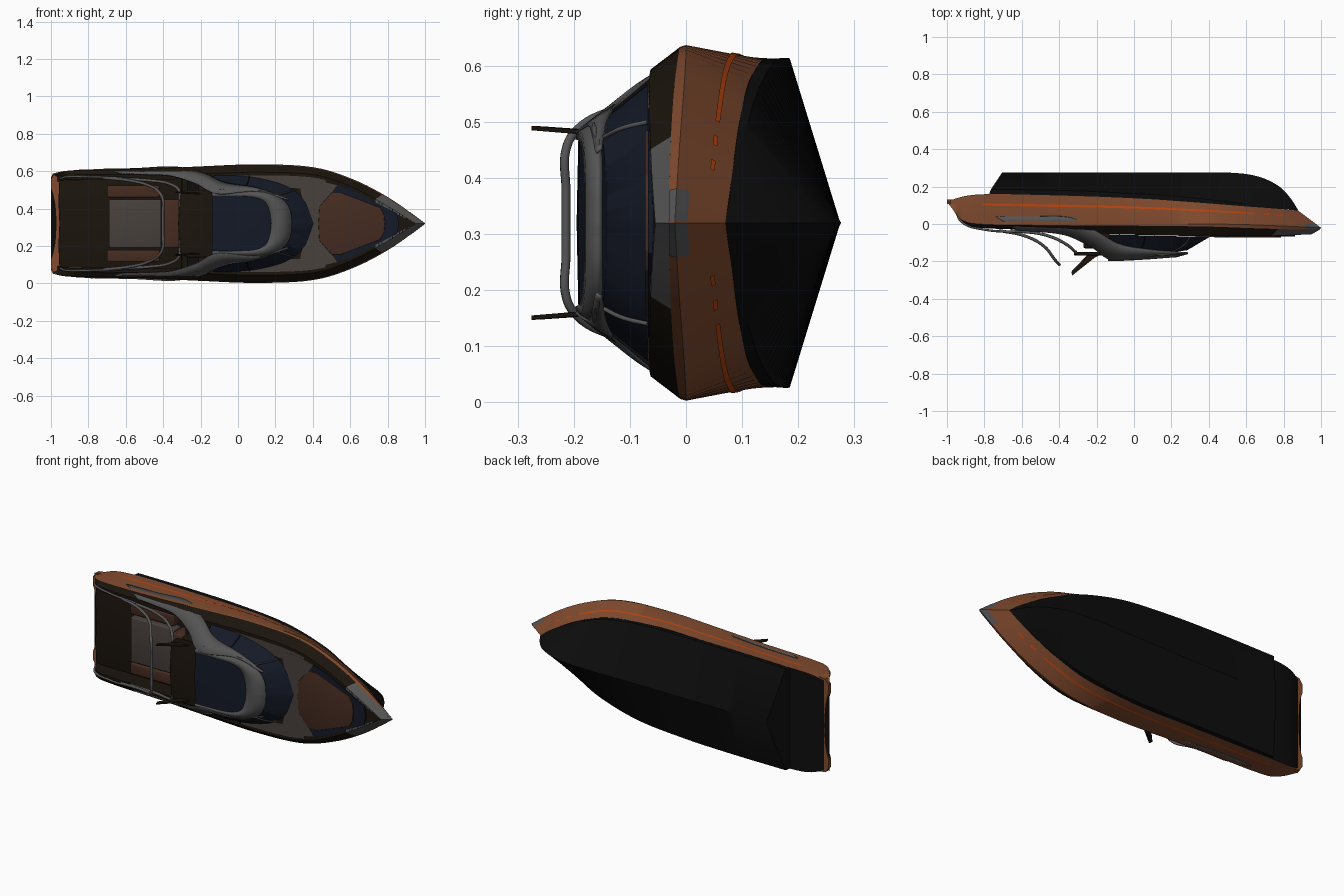
import bpy, bmesh, math
from mathutils import Vector

if "Cube" in bpy.data.objects:
    bpy.data.objects.remove(bpy.data.objects["Cube"])

# Boat lies on its side: x = length, h = boat height (-y), w = boat beam (z about 0.32)
def P(x, h, w):
    return Vector((x, -h, 0.32 + w))

def mat(name, c):
    m = bpy.data.materials.new(name)
    m.diffuse_color = (*c, 1)
    m.use_nodes = True
    m.node_tree.nodes["Principled BSDF"].inputs["Base Color"].default_value = m.diffuse_color
    return m

ORANGE = mat("bronze_orange", (.22, .07, .028))
BRIGHT = mat("bright_orange", (.5, .06, .005))
BLACK = mat("black", (.004, .004, .004))
DARK = mat("dark_brown", (.011, .007, .004))
BROWN = mat("leather_brown", (.06, .025, .015))
TAN = mat("grey_brown", (.065, .052, .045))
GLASS = mat("navy_glass", (.007, .01, .02))
GREY = mat("metal_grey", (.09, .09, .09))
YELLOW = mat("yellow_light", (.6, .7, .2))

def finish(name, bm, m, angle=35):
    bmesh.ops.remove_doubles(bm, verts=bm.verts, dist=1e-5)
    bmesh.ops.recalc_face_normals(bm, faces=bm.faces)
    me = bpy.data.meshes.new(name)
    bm.to_mesh(me)
    bm.free()
    ob = bpy.data.objects.new(name, me)
    bpy.context.collection.objects.link(ob)
    me.materials.append(m)
    bpy.ops.object.select_all(action='DESELECT')
    ob.select_set(True)
    bpy.context.view_layer.objects.active = ob
    bpy.ops.object.shade_smooth_by_angle(angle=math.radians(angle))
    return ob

def sample(line, t):
    """Smooth point on a control line, t in 0..1."""
    p = [Vector(q) for q in line]
    p = [2 * p[0] - p[1]] + p + [2 * p[-1] - p[-2]]
    s = t * (len(line) - 1)
    i = min(int(s), len(line) - 2)
    u = s - i
    a, b, c, d = p[i:i + 4]
    r = .5 * (2 * b + (c - a) * u + (2 * a - 5 * b + 4 * c - d) * u * u + (3 * b - a - 3 * c + d) * u ** 3)
    r.z = max(r.z, 0)
    return r

def surf(name, lines, m, a=0, b=1, n=48, thick=0, cap=False):
    """Skin between lengthwise lines, mirrored to both sides."""
    bm = bmesh.new()
    for s in (1, -1):
        rows = []
        for k in range(n + 1):
            t = a + (b - a) * k / n
            rows.append([bm.verts.new(P(q.x, q.y, s * q.z)) for q in (sample(l, t) for l in lines)])
        for r0, r1 in zip(rows, rows[1:]):
            for j in range(len(lines) - 1):
                bm.faces.new((r0[j], r0[j + 1], r1[j + 1], r1[j]))
        if cap:
            bm.faces.new(rows[0])
    ob = finish(name, bm, m)
    if thick:
        md = ob.modifiers.new("thickness", 'SOLIDIFY')
        md.thickness = thick
        md.offset = 0
    return ob

def mix(l0, l1, t, out=0):
    r = [Vector(p).lerp(Vector(q), t) for p, q in zip(l0, l1)]
    return [(v.x, v.y, v.z + out) for v in r]

def center(l, dh=0):
    return [(x, h + dh, 0) for x, h, w in l]

def slab(name, pts, vec, m, bevel=0):
    bm = bmesh.new()
    f = bm.faces.new([bm.verts.new(p) for p in pts])
    g = bmesh.ops.extrude_face_region(bm, geom=[f])
    bmesh.ops.translate(bm, vec=vec, verts=[v for v in g['geom'] if isinstance(v, bmesh.types.BMVert)])
    if bevel:
        bmesh.ops.recalc_face_normals(bm, faces=bm.faces)
        bmesh.ops.bevel(bm, geom=bm.edges[:], offset=bevel, segments=3, profile=.5, affect='EDGES')
    return finish(name, bm, m)

def plate(name, half, h0, h1, m, bevel=0):
    """Slab from half a plan outline (x, w), mirrored across the middle."""
    pts = half + [(x, -w) for x, w in reversed(half) if w > 1e-6]
    return slab(name, [P(x, h0, w) for x, w in pts], Vector((0, h0 - h1, 0)), m, bevel)

def box(name, x0, x1, w0, w1, h0, h1, m, bevel=.008):
    return slab(name, [P(x0, h0, w0), P(x1, h0, w0), P(x1, h0, w1), P(x0, h0, w1)],
                Vector((0, h0 - h1, 0)), m, bevel)

def tube(name, pts, r, m):
    c = bpy.data.curves.new(name, 'CURVE')
    c.dimensions = '3D'
    c.bevel_depth, c.bevel_resolution, c.resolution_u, c.use_fill_caps = r, 3, 8, True
    s = c.splines.new('BEZIER')
    s.bezier_points.add(len(pts) - 1)
    for bp, p in zip(s.bezier_points, pts):
        bp.co = P(*p)
        bp.handle_left_type = bp.handle_right_type = 'AUTO'
    c.materials.append(m)
    bpy.context.collection.objects.link(bpy.data.objects.new(name, c))

# Hull bottom with V keel and sloped transom
keel = [(-.705, -.275, 0), (-.4, -.275, 0), (-.1, -.275, 0), (.2, -.275, 0), (.5, -.275, 0),
        (.66, -.255, 0), (.77, -.205, 0), (.835, -.14, 0), (.88, -.07, 0)]
chine = [(-.765, -.185, .293), (-.4, -.18, .294), (-.1, -.168, .292), (.2, -.15, .277), (.45, -.125, .228),
         (.6, -.108, .168), (.73, -.092, .1), (.82, -.08, .045), (.88, -.07, 0)]
low2 = [(-.775, -.158, .29), (-.4, -.152, .292), (-.1, -.142, .29), (.2, -.125, .277), (.45, -.105, .23),
        (.6, -.094, .17), (.73, -.084, .102), (.82, -.077, .047), (.88, -.07, 0)]
surf("hull_bottom", [keel, chine, low2, center(low2)], BLACK, cap=True)

# Topsides
low = [(-1, -.12, .245), (-.9, -.15, .282), (-.76, -.16, .291), (-.5, -.155, .293), (-.2, -.146, .292),
       (.1, -.132, .286), (.4, -.11, .245), (.6, -.094, .172), (.76, -.082, .085), (.88, -.07, 0)]
knuck = [(-.99, -.105, .268), (-.92, -.03, .282), (-.8, -.005, .286), (-.5, 0, .292), (-.2, 0, .306),
         (.1, 0, .317), (.4, 0, .302), (.62, .004, .235), (.82, .012, .13), (1, .02, 0)]
top = [(-.985, -.1, .262), (-.918, -.02, .28), (-.8, .002, .285), (-.5, .007, .291), (-.2, .008, .304),
       (.1, .01, .314), (.4, .014, .298), (.62, .022, .23), (.82, .028, .124), (.993, .03, 0)]
deck = [(-.965, -.09, .25), (-.905, -.005, .262), (-.8, .022, .262), (-.5, .032, .262), (-.2, .05, .266),
        (.1, .06, .275), (.4, .065, .262), (.6, .065, .2), (.78, .062, .105), (.95, .055, 0)]
surf("hull_sides", [low, knuck, top], ORANGE)
surf("hull_underside", [low, center(low)], BLACK)
surf("gunwale", [top, deck], DARK, 0, .86)
surf("bow_cap", [top, deck, mix(deck, center(deck), .2)], GREY, .86, 1, 16)
surf("bow_tip", [mix(knuck, low, .25, .002), mix(knuck, top, 0, .002), mix(top, deck, 0, .002)], GREY, .95, 1, 12)
surf("fore_deck", [deck, center(deck)], DARK, .44, 1)
for i, (a, b) in enumerate([(.2, .8), (.83, .85), (.88, .9)]):
    surf(f"side_stripe_{i}", [mix(knuck, low, .6, .003), mix(knuck, low, .68, .003)], BRIGHT, a, b, 30)

# Cockpit walls, floor and swim platform
rim = mix(deck, center(deck), .1)
foot = [(x, -.1, w) for x, h, w in rim]
surf("cockpit_walls", [deck, rim, foot], DARK, 0, .46)
plate("swim_platform", [(-.972, 0), (-.978, .1), (-.99, .16), (-1, .19), (-1, .24), (-.98, .268), (-.9, .278), (-.8, .28), (-.8, 0)],
      -.13, -.108, ORANGE)
plate("cockpit_floor", [(-.955, 0), (-.96, .12), (-.955, .235), (-.3, .24), (-.3, 0)], -.11, -.07, DARK, .004)
plate("cockpit_bulkhead", [(-.3, 0), (-.3, .25), (-.27, .25), (-.27, 0)], -.1, .05, DARK)

# Sun pad and seats
box("sun_pad", -.69, -.41, -.13, .13, -.07, -.005, TAN)
for s in (1, -1):
    box("side_bench", -.7, -.42, s * .14, s * .205, -.07, -.015, BROWN)
box("seat_back", -.4, -.31, -.13, .13, -.07, .035, BROWN)
box("helm_bench", -.27, -.13, -.18, .18, .04, .13, DARK)

# Cabin glass
base = [(-.13, .056, .258), (.02, .06, .255), (.15, .064, .235), (.27, .066, .195), (.36, .066, .12), (.41, .066, 0)]
eave = [(-.13, .155, .18), (.02, .155, .178), (.13, .152, .168), (.22, .147, .135), (.265, .143, .08), (.28, .143, 0)]
surf("cabin_glass", [base, eave, center(eave)], GLASS, cap=True)

# Roof frame ring with glass sunroof and light bar tucked below its front edge
outer = [(-.14, .165, .18), (.02, .163, .178), (.15, .158, .17), (.235, .155, .13), (.277, .155, .075), (.288, .155, 0)]
inner = [(-.14, .192, .147), (-.02, .189, .147), (.08, .183, .142), (.145, .178, .115), (.17, .175, .06), (.178, .175, 0)]
lip = [(x, h + .006, w) for x, h, w in mix(outer, inner, .6)]
surf("roof_frame", [outer, lip, inner], GREY, thick=.012)
surf("sunroof", [inner, center(inner, .003)], GLASS)
box("roof_light_bar", .172, .192, -.145, .145, .158, .165, YELLOW, .002)
plate("rear_roof", [(-.32, 0), (-.31, .15), (-.28, .18), (-.12, .18), (-.12, 0)], .15, .168, DARK, .004)

# Swept side panels from hull to roof
p_low = [(-.74, -.04, .29), (-.55, -.04, .294), (-.34, -.034, .303), (-.19, .045, .272), (-.07, .11, .22), (.1, .138, .19), (.27, .15, .13)]
p_up = [(-.62, .035, .268), (-.5, .042, .264), (-.36, .062, .256), (-.23, .122, .216), (-.11, .195, .16), (.1, .172, .172), (.27, .16, .125)]
p_mid = mix(p_low, p_up, .4, .003)
surf("side_panel", [p_low, p_mid, p_up], GREY, thick=.006)
for i in range(3):
    t = .12 + i * .08
    surf(f"panel_vent_{i}", [mix(p_mid, p_up, .1, .006), mix(p_mid, p_up, .4, .006)], DARK, t, t + .05, 4)

# Roof fins, rails, screen pillars and arches
for s in (1, -1):
    slab("roof_fin", [P(-.15, .15, s * .157), P(-.24, .155, s * .157), P(-.335, .255, s * .164), P(-.33, .275, s * .165), P(-.21, .18, s * .157)],
         Vector((0, 0, s * .008)), DARK)
    tube("stern_rail", [(-.95, -.06, .24 * s), (-.92, -.01, .25 * s), (-.8, .03, .25 * s), (-.62, .042, .245 * s)], .006, GREY)
    tube("screen_pillar", [(.2, .152, .15 * s), (.27, .11, .17 * s), (.3, .068, .18 * s)], .004, GREY)
    tube("side_pillar", [(.03, .155, .18 * s), (.05, .11, .215 * s), (.06, .064, .253 * s)], .003, BLACK)

def arch(name, leg, r):
    tube(name, leg + [(x, h, -w) for x, h, w in reversed(leg)], r, GREY)

arch("tall_arch", [(-.72, .035, .245), (-.58, .065, .23), (-.48, .12, .205), (-.42, .195, .165), (-.402, .214, .13), (-.402, .214, .06)], .008)
arch("low_arch", [(-.66, .035, .24), (-.47, .06, .23), (-.36, .11, .21), (-.315, .148, .175), (-.31, .155, .12), (-.31, .155, .05)], .008)

# Fore deck panels and sun lounge
surf("side_deck", [mix(deck, center(deck), .06), mix(deck, center(deck), .3)], TAN, .5, .7, 20).location.y = -.003
plate("lounge_deck", [(.37, 0), (.33, .2), (.36, .232), (.45, .225), (.53, .205), (.49, .15), (.5, 0)], .06, .069, TAN)
plate("lounge_surround", [(.44, 0), (.44, .12), (.53, .205), (.62, .175), (.75, .105), (.85, .055), (.86, 0)], .055, .068, GLASS)
plate("lounge_pad", [(.43, 0), (.435, .09), (.5, .165), (.55, .165), (.76, .085), (.78, .05), (.785, 0)], .06, .073, BROWN, .003)
